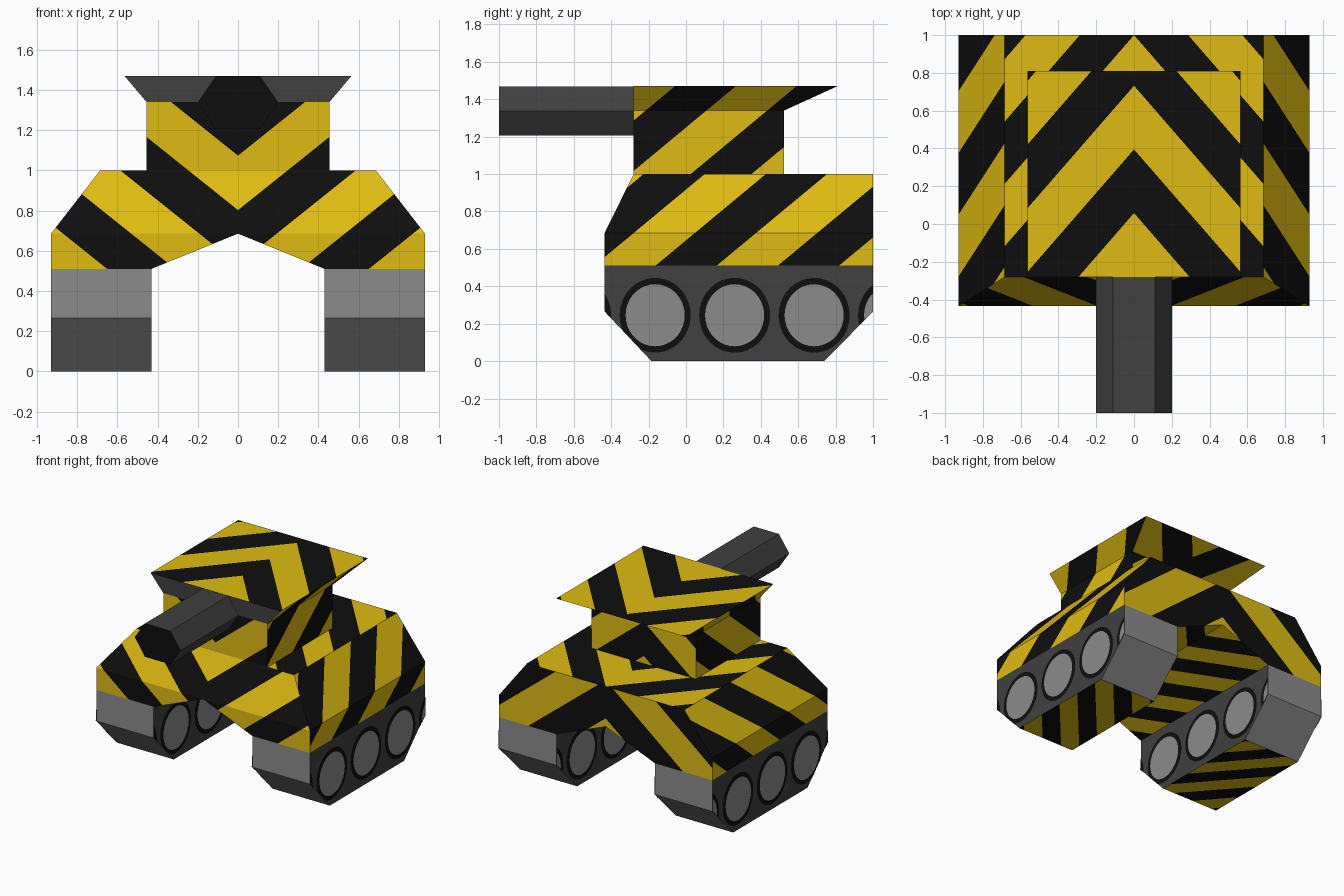
import bpy, bmesh, math
from mathutils import Vector

if "Cube" in bpy.data.objects:
    bpy.data.objects.remove(bpy.data.objects["Cube"])


def material(name, rgb):
    m = bpy.data.materials.new(name)
    m.diffuse_color = (*rgb, 1)
    m.use_nodes = True
    m.node_tree.nodes["Principled BSDF"].inputs["Base Color"].default_value = m.diffuse_color
    return m


MATS = [material("yellow", (0.74, 0.50, 0.006)),
        material("black", (0.0045, 0.0045, 0.0045)),
        material("dark_grey", (0.052, 0.052, 0.052)),
        material("mid_grey", (0.26, 0.26, 0.26))]
YELLOW, BLACK, DARK, GREY = range(4)


def loft(bm, loops, cap_start=True, cap_end=True):
    """Skin a stack of point loops that all have the same count."""
    rings = [[bm.verts.new(p) for p in loop] for loop in loops]
    n = len(rings[0])
    for a, b in zip(rings, rings[1:]):
        for i in range(n):
            bm.faces.new((a[i], a[(i + 1) % n], b[(i + 1) % n], b[i]))
    if cap_start:
        bm.faces.new(rings[0][::-1])
    if cap_end:
        bm.faces.new(rings[-1])


def finish(name, bm):
    me = bpy.data.meshes.new(name)
    bm.to_mesh(me)
    bm.free()
    for m in MATS:
        me.materials.append(m)
    ob = bpy.data.objects.new(name, me)
    bpy.context.collection.objects.link(ob)
    return ob


def facing(n):
    if abs(n.x) > 0.5:
        return "side"
    if abs(n.y) > 0.6:
        return "front" if n.y < 0 else "rear"
    return "top" if n.z > 0 else "bottom"


def geom_of(faces):
    return list({e for f in faces for e in (*f.verts, *f.edges)}) + list(faces)


def paint(bm, rules):
    """Rule per direction: a material, or stripes (|x|, y, z weights, offset, width)."""
    bmesh.ops.bisect_plane(bm, geom=bm.verts[:] + bm.edges[:] + bm.faces[:],
                           plane_co=(0, 0, 0), plane_no=(1, 0, 0))
    bm.normal_update()
    for way, rule in rules.items():
        if isinstance(rule, int):
            for f in bm.faces:
                if facing(f.normal) == way:
                    f.material_index = rule
            continue
        a, b, c, off, width = rule
        for s in (-1, 1):
            def mine():
                return [f for f in bm.faces if facing(f.normal) == way
                        and f.calc_center_median().x * s > 0]
            no = Vector((a * s, b, c))
            for k in range(-14, 15):
                faces = mine()
                if not faces:
                    break
                co = no * ((off + k * width) / no.length_squared)
                bmesh.ops.bisect_plane(bm, geom=geom_of(faces), dist=1e-5,
                                       plane_co=co, plane_no=no)
                bm.normal_update()
            for f in mine():
                v = no.dot(f.calc_center_median())
                f.material_index = YELLOW if math.floor((v - off) / width) % 2 == 0 else BLACK


def rect(x, y0, y1, z):
    return [(-x, y0, z), (x, y0, z), (x, y1, z), (-x, y1, z)]


FRONT = (-0.8, 0, 1, 0.26, 0.271)
BOTTOM = (-1.15, 1, 0, 0.0, 0.2)

# hull: sloped upper body over an arched lower body
bm = bmesh.new()
loft(bm, [rect(0.93, -0.435, 1, 0.685), rect(0.685, -0.28, 1, 1.0)], cap_start=False)
for s in (-1, 1):
    prof = [(0, 0.685), (0.43, 0.51), (0.93, 0.51), (0.93, 0.685)]
    loft(bm, [[(s * x, y, z) for x, z in prof] for y in (-0.435, 1)])
inner = [f for f in bm.faces if all(abs(v.co.z - 0.685) < 1e-4 for v in f.verts)]
bmesh.ops.delete(bm, geom=inner, context="FACES")
bmesh.ops.remove_doubles(bm, verts=bm.verts[:], dist=1e-4)
bmesh.ops.recalc_face_normals(bm, faces=bm.faces[:])
paint(bm, {"front": FRONT,
           "rear": (0.8, 0, 1, 1.05, 0.3),
           "side": (0, 1, -1 / 0.83, 0.10 - 1 / 0.83, 0.327),
           "top": (1.15, 1, 0, 0.67, 0.33),
           "bottom": BOTTOM})
finish("hull", bm)

# turret: box with a flared roof that overhangs at the back
bm = bmesh.new()
loft(bm, [rect(0.455, -0.28, 0.525, 1.0), rect(0.455, -0.28, 0.525, 1.34),
          rect(0.565, -0.28, 0.81, 1.47)], cap_start=False)
paint(bm, {"front": FRONT,
           "rear": (0.8, 0, 1, 0.79, 0.27),
           "side": (0, 1, -1 / 0.83, -0.30 - 1 / 0.83, 0.325),
           "top": (1.15, 1, 0, 0.395, 0.337),
           "bottom": (-1.15, 1, 0, 0.0, 0.33)})
for f in bm.faces:
    if facing(f.normal) == "front" and all(v.co.z > 1.339 for v in f.verts):
        f.material_index = DARK
    elif facing(f.normal) == "front" and f.calc_center_median().z > 1.34:
        f.material_index = DARK
finish("turret", bm)

# gun barrel: hexagonal tube with a black muzzle
bm = bmesh.new()
hexa = [(0.2, 1.338), (0.11, 1.468), (-0.11, 1.468), (-0.2, 1.338), (-0.11, 1.205), (0.11, 1.205)]
loft(bm, [[(x, y, z) for x, z in hexa] for y in (-1, -0.27)])
bmesh.ops.recalc_face_normals(bm, faces=bm.faces[:])
for f in bm.faces:
    f.material_index = BLACK if f.normal.y < -0.9 else DARK
finish("gun_barrel", bm)

# tracks with thin wheel plates on both sides
TRACK = [(-0.435, 0.51), (-0.435, 0.265), (-0.185, 0), (0.74, 0), (1, 0.265), (1, 0.51)]


def wheel_plates(bm, x, out):
    for i in range(5):
        cy = -0.59 + 0.425 * i
        for ry, rz, lift, mat in ((0.19, 0.20, 0.003, BLACK), (0.158, 0.166, 0.006, GREY)):
            vs = [bm.verts.new((x + out * lift, cy + ry * math.cos(t), 0.245 + rz * math.sin(t)))
                  for t in (out * math.tau * k / 36 for k in range(36))]
            bm.faces.new(vs).material_index = mat


for s, name in ((-1, "left"), (1, "right")):
    bm = bmesh.new()
    loft(bm, [[(x * s, y, z) for y, z in TRACK] for x in (0.43, 0.93)])
    bmesh.ops.recalc_face_normals(bm, faces=bm.faces[:])
    paint(bm, {"front": GREY, "rear": GREY, "side": DARK, "top": DARK, "bottom": BOTTOM})
    finish(name + "_track", bm)

    bm = bmesh.new()
    wheel_plates(bm, 0.93 * s, s)
    wheel_plates(bm, 0.43 * s, -s)
    # trim the end wheels to the track outline
    for (y0, z0), (y1, z1) in zip(TRACK, TRACK[1:]):
        bmesh.ops.bisect_plane(bm, geom=bm.verts[:] + bm.edges[:] + bm.faces[:],
                               plane_co=(0, y0, z0), plane_no=(0, z1 - z0, y0 - y1),
                               clear_outer=True)
    finish(name + "_wheels", bm)
